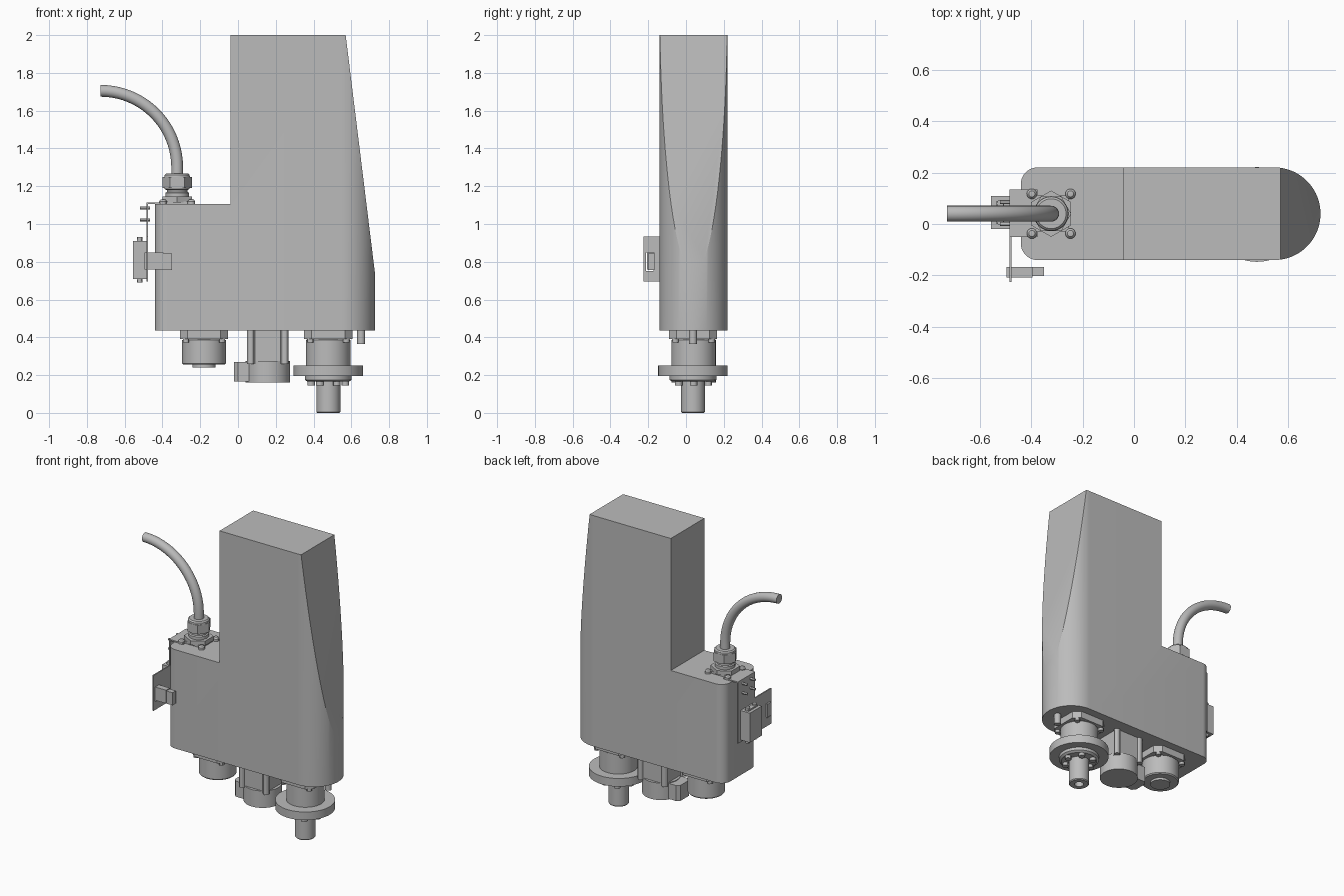
import bpy, bmesh
from math import cos, sin, pi, radians
from mathutils import Vector, Matrix

if "Cube" in bpy.data.objects:
    bpy.data.objects.remove(bpy.data.objects["Cube"])

grey = bpy.data.materials.new("plain_grey")
grey.use_nodes = True
grey.diffuse_color = (0.5, 0.5, 0.5, 1)
grey.node_tree.nodes["Principled BSDF"].inputs["Base Color"].default_value = (0.5, 0.5, 0.5, 1)

YC = 0.04  # centre line of the housing


def finish(name, bm, angle=30):
    bmesh.ops.recalc_face_normals(bm, faces=bm.faces)
    mesh = bpy.data.meshes.new(name)
    bm.to_mesh(mesh)
    bm.free()
    mesh.materials.append(grey)
    ob = bpy.data.objects.new(name, mesh)
    bpy.context.collection.objects.link(ob)
    smooth(ob, angle)
    return ob


def smooth(ob, angle=30):
    bpy.ops.object.select_all(action='DESELECT')
    ob.select_set(True)
    bpy.context.view_layer.objects.active = ob
    bpy.ops.object.shade_smooth_by_angle(angle=radians(angle))


def prism_mesh(points, z0, z1):
    bm = bmesh.new()
    base = bm.faces.new([bm.verts.new((x, y, z0)) for x, y in points])
    top = bmesh.ops.extrude_face_region(bm, geom=[base])["geom"]
    verts = [v for v in top if isinstance(v, bmesh.types.BMVert)]
    bmesh.ops.translate(bm, verts=verts, vec=(0, 0, z1 - z0))
    return bm


def prism(name, points, z0, z1):
    return finish(name, prism_mesh(points, z0, z1))


def box(name, x0, x1, y0, y1, z0, z1):
    return prism(name, [(x0, y0), (x1, y0), (x1, y1), (x0, y1)], z0, z1)


def arc(cx, cy, r, a0, a1, n):
    return [(cx + r * cos(radians(a0 + (a1 - a0) * i / n)),
             cy + r * sin(radians(a0 + (a1 - a0) * i / n))) for i in range(n + 1)]


def ngon(cx, cy, r, n, turn=0):
    return arc(cx, cy, r, turn, turn + 360, n)[:-1]


def chamfered(cx, cy, h, c):
    k = h - c
    return [(cx + x, cy + y) for x, y in
            ((-k, -h), (k, -h), (h, -k), (h, k), (k, h), (-k, h), (-h, k), (-h, -k))]


def lathe(name, x, y, profile, n=40):
    """Turned part: profile lists (radius, z), starting and ending on the axis."""
    bm = bmesh.new()
    rings = []
    for r, z in profile:
        if r == 0:
            rings.append([bm.verts.new((x, y, z))] * n)
        else:
            rings.append([bm.verts.new((px, py, z)) for px, py in ngon(x, y, r, n)])
    for a, b in zip(rings, rings[1:]):
        for i in range(n):
            j = (i + 1) % n
            bm.faces.new(list(dict.fromkeys((a[i], a[j], b[j], b[i]))))
    return finish(name, bm)


def rod(name, start, end, r, n=16):
    start, end = Vector(start), Vector(end)
    d = end - start
    bm = bmesh.new()
    m = Matrix.Translation((start + end) / 2) @ d.to_track_quat('Z', 'Y').to_matrix().to_4x4()
    bmesh.ops.create_cone(bm, cap_ends=True, segments=n, radius1=r, radius2=r,
                          depth=d.length, matrix=m)
    return finish(name, bm)


def cut(ob, cutter, angle=30):
    cutter.hide_render = True
    cutter.hide_viewport = True
    mod = ob.modifiers.new("cut", 'BOOLEAN')
    mod.operation = 'DIFFERENCE'
    mod.solver = 'EXACT'
    mod.object = cutter
    bpy.ops.object.select_all(action='DESELECT')
    ob.select_set(True)
    bpy.context.view_layer.objects.active = ob
    bpy.ops.object.modifier_apply(modifier=mod.name)
    bpy.data.objects.remove(cutter)
    smooth(ob, angle)


# Housing: rounded plan, sloped nose, stepped shoulder
plan = (arc(0.545, YC, 0.18, -90, 90, 48) + arc(-0.375, YC + 0.115, 0.065, 90, 180, 10)
        + arc(-0.375, YC - 0.115, 0.065, 180, 270, 10))
bm = prism_mesh(plan, 0.435, 2.0)
bmesh.ops.bisect_plane(bm, geom=bm.verts[:] + bm.edges[:] + bm.faces[:],
                       plane_co=(0.57, 0, 2.0), plane_no=(1.26, 0, 0.155), clear_outer=True)
bmesh.ops.holes_fill(bm, edges=[e for e in bm.edges if e.is_boundary])
housing = finish("housing", bm, 25)
cut(housing, box("shoulder_cutter", -0.6, -0.04, -0.4, 0.5, 1.105, 2.2), 25)

# Cable gland on the shoulder
GX = -0.322
prism("gland_plate", chamfered(GX, YC, 0.07, 0.015), 1.1, 1.118)
prism("gland_base_nut", ngon(GX, YC, 0.09, 6, 30), 1.115, 1.145)
lathe("gland_body", GX, YC, [(0, 1.14), (0.062, 1.14), (0.062, 1.165), (0.055, 1.17),
                             (0.055, 1.18), (0.066, 1.185), (0.066, 1.2), (0, 1.2)])
prism("gland_cap_nut", ngon(GX, YC, 0.078, 6), 1.19, 1.25)
lathe("gland_cap", GX, YC, [(0, 1.24), (0.068, 1.24), (0.066, 1.26), (0.058, 1.268), (0, 1.268)])
for sx in (-1, 1):
    for sy in (-1, 1):
        x, y = GX + sx * 0.075, YC + sy * 0.077
        lathe("gland_screw", x, y, [(0, 1.1), (0.02, 1.1), (0.02, 1.12), (0.012, 1.13), (0, 1.132)], 16)

# Bent cable: one ring swept up and round a quarter turn
R = 0.405
path = [(GX, 1.22, 0)] + [(GX - R + R * cos(a), 1.3 + R * sin(a), a)
                          for a in (pi / 2 * i / 20 for i in range(21))]
bm = bmesh.new()
rings = [[bm.verts.new((x + u * cos(a), YC + v, z + u * sin(a)))
          for u, v in ngon(0, 0, 0.031, 20)] for x, z, a in path]
for a, b in zip(rings, rings[1:]):
    for i in range(20):
        bm.faces.new((a[i - 1], a[i], b[i], b[i - 1]))
bm.faces.new(rings[0])
bm.faces.new(rings[-1])
finish("cable", bm)

# Side bracket of thin sheet with a slotted wing
box("bracket_top_tab", -0.484, -0.375, -0.05, 0.135, 1.105, 1.113)
box("bracket_upper_sheet", -0.484, -0.476, -0.05, 0.135, 0.93, 1.113)
wing = box("bracket_wing", -0.484, -0.476, -0.225, 0.135, 0.695, 0.935)
cut(wing, box("slot_cutter", -0.6, -0.4, -0.212, -0.172, 0.75, 0.85))
for z in (1.022, 1.085):
    for y in (0.0, 0.085):
        rod("bracket_screw", (-0.52, y, z), (-0.465, y, z), 0.008, 12)

# Terminal block and small sensor on the bracket
box("terminal_block", -0.555, -0.484, -0.02, 0.108, 0.71, 0.91)
box("terminal_cover", -0.535, -0.505, 0.0, 0.09, 0.7, 0.92)
for y in (0.01, 0.08):
    rod("terminal_screw", (-0.52, y, 0.69), (-0.52, y, 0.932), 0.014, 12)
box("sensor_body", -0.495, -0.395, -0.207, -0.167, 0.76, 0.85)
box("sensor_head", -0.40, -0.35, -0.202, -0.167, 0.757, 0.843)


# Mounting plate with corner screws, shared by both turned units
def mount(x):
    prism("mount_plate", chamfered(x, YC - 0.003, 0.128, 0.04), 0.39, 0.44)
    for i in range(4):
        a = pi / 4 + i * pi / 2
        px, py = x + 0.135 * cos(a), YC + 0.135 * sin(a)
        rod("mount_screw", (px, py, 0.372), (px, py, 0.4), 0.017, 12)


# Rear turned unit
mount(-0.18)
lathe("end_drum", -0.18, YC, [(0, 0.44), (0.105, 0.44), (0.105, 0.39), (0.116, 0.385), (0.116, 0.262),
                              (0.11, 0.255), (0.062, 0.255), (0.062, 0.24), (0, 0.24)])

# Middle motor with tie rods and connector
MX = 0.157
prism("motor_body", chamfered(MX, YC, 0.098, 0.03), 0.26, 0.44)
for sx in (-1, 1):
    for sy in (-1, 1):
        x, y = MX + sx * 0.09, YC + sy * 0.09
        rod("motor_tie_rod", (x, y, 0.26), (x, y, 0.44), 0.02, 12)
lathe("motor_cap", MX, YC, [(0, 0.275), (0.118, 0.275), (0.118, 0.16), (0, 0.16)])
prism("motor_connector", [(0.07, YC - 0.065), (0.07, YC + 0.065), (0.0, YC + 0.065),
                          (-0.02, YC + 0.045), (-0.02, YC - 0.045), (0.0, YC - 0.065)], 0.165, 0.27)

# Front output unit: neck, flange and bored shaft
FX = 0.478
mount(FX)
lathe("output_neck", FX, YC, [(0, 0.44), (0.112, 0.44), (0.112, 0.39), (0.118, 0.385),
                              (0.118, 0.24), (0, 0.24)])
lathe("output_flange", FX, YC - 0.003, [(0, 0.25), (0.184, 0.25), (0.184, 0.195), (0.124, 0.195),
                                        (0.124, 0.175), (0.11, 0.165), (0, 0.165)], 56)
lathe("output_shaft", FX, YC - 0.003, [(0, 0.2), (0.0635, 0.2), (0.0635, 0.006), (0.058, 0),
                                       (0.028, 0), (0.028, 0.06), (0, 0.06)])
for i in range(6):
    a = i * pi / 3
    px, py = FX + 0.09 * cos(a), YC + 0.09 * sin(a)
    rod("flange_screw", (px, py, 0.145), (px, py, 0.18), 0.02, 12)
rod("locating_pin", (0.652, YC - 0.003, 0.365), (0.652, YC - 0.003, 0.45), 0.021)
